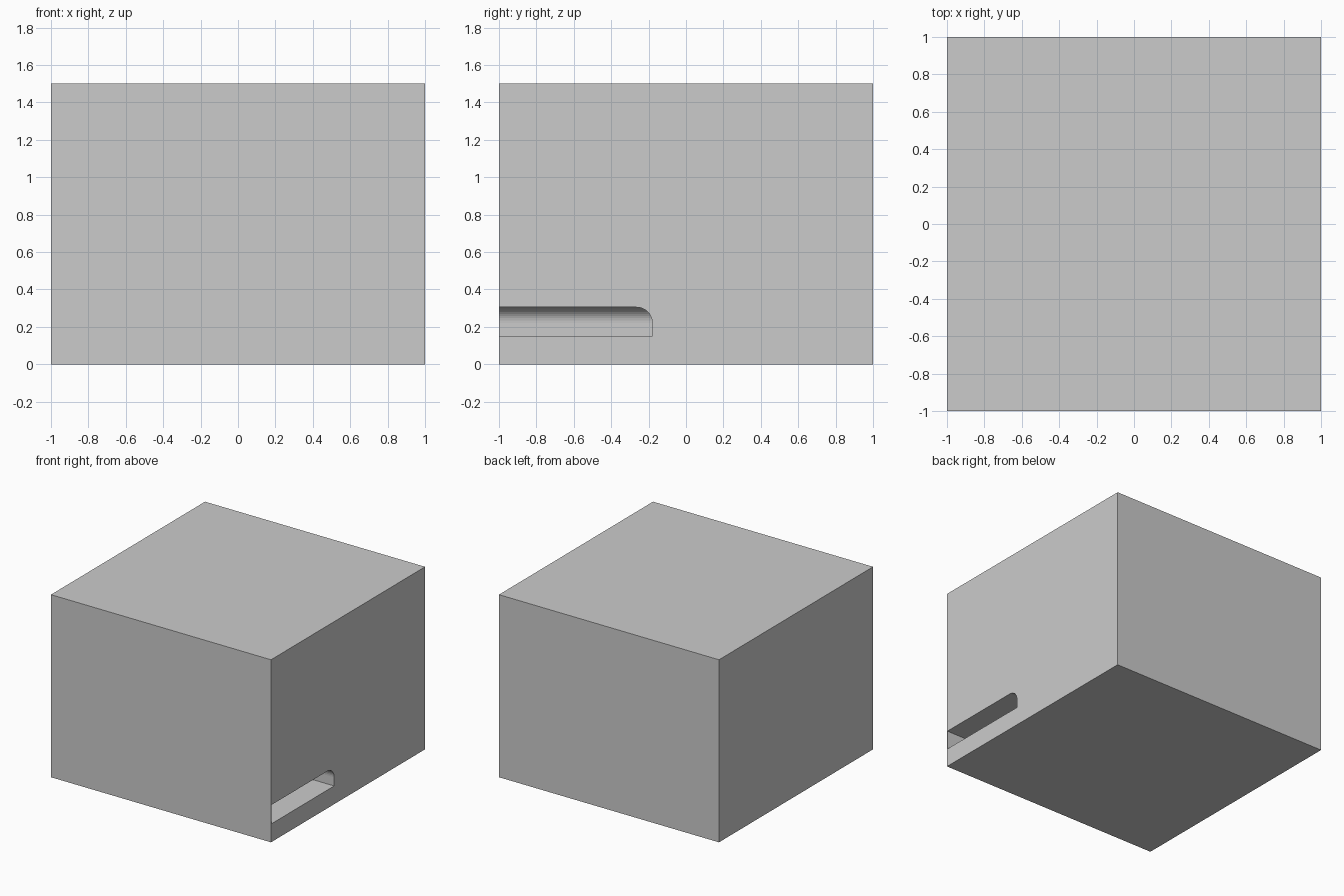
import bpy, bmesh, math

if "Cube" in bpy.data.objects:
    bpy.data.objects.remove(bpy.data.objects["Cube"])

PLATE = 0.004                      # thin sheet closing the front
H = 1.5
REACH = 0.82                       # pocket length and depth
Z0, Z1, R, SEG = 0.15, 0.305, 0.085, 10


def finish(name, bm):
    bmesh.ops.recalc_face_normals(bm, faces=bm.faces)
    me = bpy.data.meshes.new(name)
    bm.to_mesh(me)
    bm.free()
    ob = bpy.data.objects.new(name, me)
    bpy.context.collection.objects.link(ob)
    return ob


def box(name, lo, hi):
    bm = bmesh.new()
    bmesh.ops.create_cube(bm, size=1)
    for v in bm.verts:
        v.co = [(a + b) / 2 + c * (b - a) for a, b, c in zip(lo, hi, v.co)]
    return finish(name, bm)


# main block and the thin front sheet
block = box("block", (-1, -1 + PLATE, 0), (1, 1, H))
box("front_plate", (-1, -1, 0), (1, -1 + PLATE, H))

# pocket cutter: stacked rectangles whose two inner sides curve in at the top
levels = [(0, Z0)]
for i in range(SEG + 1):
    a = math.pi / 2 * i / SEG
    levels.append((R * (1 - math.cos(a)), Z1 - R + R * math.sin(a)))
bm = bmesh.new()
rings = []
for inset, z in levels:
    x, y = 1 - REACH + inset, -1 + REACH - inset
    rings.append([bm.verts.new(p) for p in
                  ((x, -1.2, z), (1.2, -1.2, z), (1.2, y, z), (x, y, z))])
for a, b in zip(rings, rings[1:]):
    for k in range(4):
        n = (k + 1) % 4
        bm.faces.new((a[k], a[n], b[n], b[k]))
bm.faces.new(rings[0])
bm.faces.new(rings[-1])
cutter = finish("pocket_cutter", bm)
cutter.hide_render = True

# cut the pocket into the right side
mod = block.modifiers.new("pocket", 'BOOLEAN')
mod.operation = 'DIFFERENCE'
mod.solver = 'EXACT'
mod.object = cutter
bpy.context.view_layer.objects.active = block
bpy.ops.object.modifier_apply(modifier=mod.name)
bpy.data.objects.remove(cutter)
